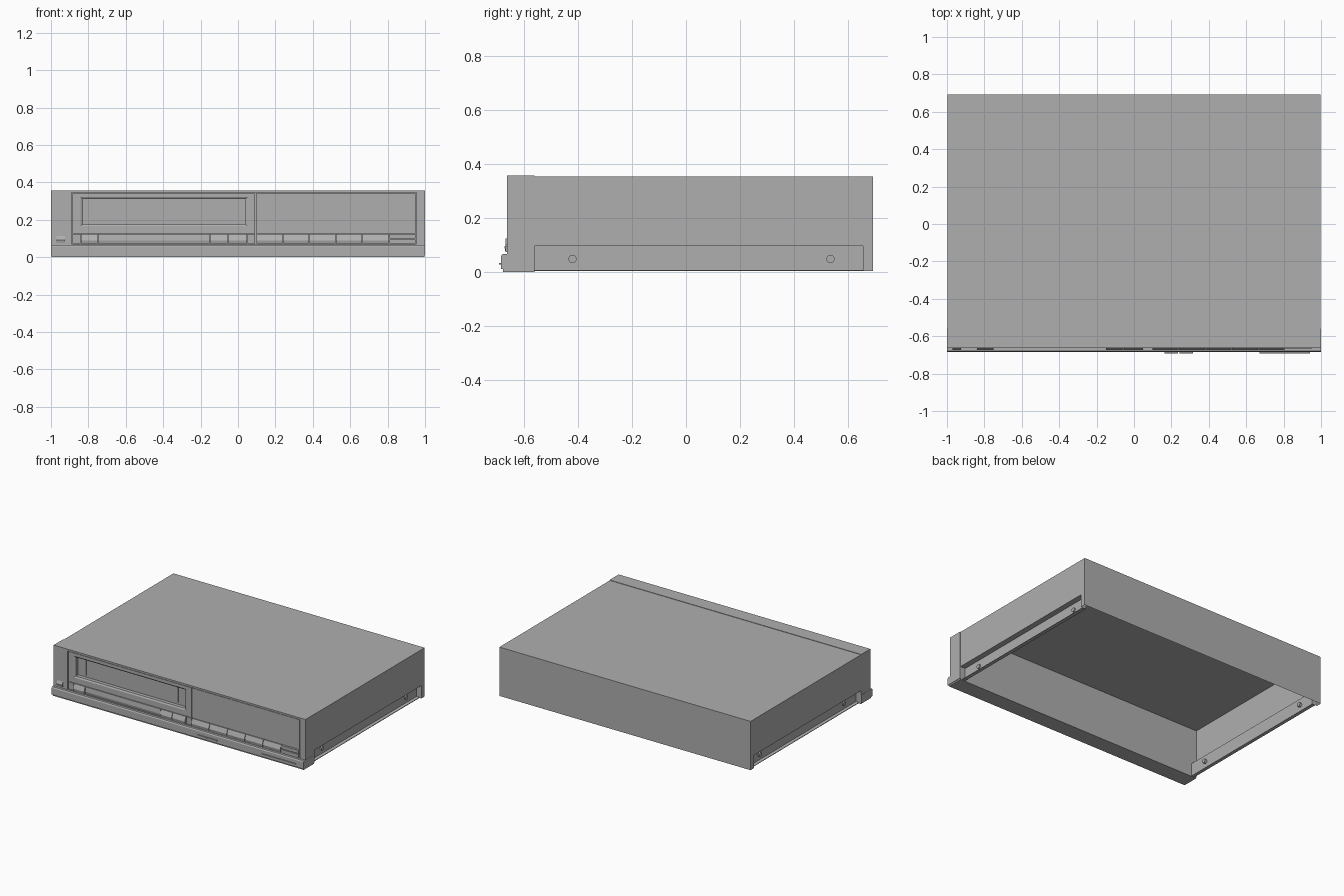
import bpy, bmesh, math

if "Cube" in bpy.data.objects:
    bpy.data.objects.remove(bpy.data.objects["Cube"])

# Dark grey finish shared by all parts
grey = bpy.data.materials.new("dark_grey")
grey.diffuse_color = (0.43, 0.43, 0.43, 1)
grey.use_nodes = True
grey.node_tree.nodes["Principled BSDF"].inputs["Base Color"].default_value = grey.diffuse_color


def make(name, verts, faces):
    bm = bmesh.new()
    vs = [bm.verts.new(v) for v in verts]
    for f in faces:
        bm.faces.new([vs[i] for i in f])
    bmesh.ops.remove_doubles(bm, verts=bm.verts, dist=1e-5)
    bmesh.ops.recalc_face_normals(bm, faces=bm.faces)
    me = bpy.data.meshes.new(name)
    bm.to_mesh(me)
    bm.free()
    me.materials.append(grey)
    ob = bpy.data.objects.new(name, me)
    bpy.context.collection.objects.link(ob)
    return ob


def rings(name, levels):
    """Nested rectangles (x0, x1, z0, z1, y) bridged together and capped."""
    verts, faces = [], []
    for x0, x1, z0, z1, y in levels:
        verts += [(x0, y, z0), (x1, y, z0), (x1, y, z1), (x0, y, z1)]
    for k in range(len(levels) - 1):
        for i in range(4):
            a, b = 4 * k + i, 4 * k + (i + 1) % 4
            faces.append((a, b, b + 4, a + 4))
    n = len(verts)
    faces += [(0, 1, 2, 3), (n - 4, n - 3, n - 2, n - 1)]
    return make(name, verts, faces)


def box(name, x0, x1, y0, y1, z0, z1):
    return rings(name, [(x0, x1, z0, z1, y1), (x0, x1, z0, z1, y0)])


def extrude_x(name, profile, x0, x1):
    """Closed (y, z) profile extruded along x."""
    n = len(profile)
    verts = [(x, y, z) for x in (x0, x1) for y, z in profile]
    faces = [(i, (i + 1) % n, (i + 1) % n + n, i + n) for i in range(n)]
    faces += [tuple(range(n)), tuple(range(n, 2 * n))]
    return make(name, verts, faces)


# Cabinet: thin shell open underneath, with a recessed channel low on each side
F, E, B = -0.56, 0.655, 0.692
W, TOP, CH, LOW, IN = 0.997, 0.354, 0.096, 0.004, 0.957
quads = [
    [(-W, F, TOP), (W, F, TOP), (W, B, TOP), (-W, B, TOP)],
    [(-W, B, LOW), (W, B, LOW), (W, B, TOP), (-W, B, TOP)],
]
for s in (-1, 1):
    i, o = s * IN, s * W
    quads += [
        [(o, F, CH), (o, E, CH), (o, E, TOP), (o, F, TOP)],
        [(o, E, LOW), (o, B, LOW), (o, B, TOP), (o, E, TOP)],
        [(o, F, CH), (o, E, CH), (i, E, CH), (i, F, CH)],
        [(i, F, LOW), (i, E, LOW), (i, E, CH), (i, F, CH)],
        [(i, E, LOW), (o, E, LOW), (o, E, CH), (i, E, CH)],
    ]
make("cabinet", [v for q in quads for v in q],
     [tuple(range(4 * k, 4 * k + 4)) for k in range(len(quads))])

# Bottom flanges and side screws
for s, side in ((-1, "left"), (1, "right")):
    xs = sorted((s * IN, s * 0.982))
    box(f"{side}_flange", *xs, F, E, LOW, LOW + 0.004)
    for k, y in enumerate((-0.42, 0.535)):
        bpy.ops.mesh.primitive_cylinder_add(
            vertices=20, radius=0.015, depth=0.026,
            location=(s * 0.953, y, 0.048), rotation=(0, math.pi / 2, 0))
        screw = bpy.context.object
        screw.name = f"{side}_screw_{k}"
        screw.data.materials.append(grey)
        bpy.ops.object.shade_smooth_by_angle()

# Fascia standing slightly proud of the cabinet, with a shallow opening
op = (-0.89, 0.955, 0.07, 0.345)
full = (-0.999, 0.999, 0.06, 0.357)
rings("fascia", [(*full, F), (*full, -0.663), (*op, -0.663), (*op, -0.625)])

# Cassette door with deep window and two vertical ribs
door = (-0.885, 0.091, 0.127, 0.341)
win = (-0.842, 0.052, 0.166, 0.322)
inner = (-0.83, 0.04, 0.176, 0.312)
rings("cassette_door", [(*door, -0.625), (*door, -0.66), (*win, -0.66),
                        (*inner, -0.654), (*inner, -0.628)])
for k, x in enumerate((-0.766, -0.034)):
    box(f"window_rib_{k}", x - 0.002, x + 0.002, -0.635, -0.627, 0.19, 0.298)

# Display panel
box("display_panel", 0.097, 0.95, -0.66, -0.625, 0.127, 0.341)


# Button row: keys with a sloping face
def key(name, x0, x1, z0=0.073, z1=0.123, out=-0.672):
    g = 0.0015
    m = z0 + (z1 - z0) * 0.35
    extrude_x(name, [(-0.625, z0), (out + 0.004, z0), (out, m),
                     (-0.66, z1), (-0.625, z1)], x0 + g, x1 - g)


box("left_key_filler", -0.885, -0.842, -0.66, -0.625, 0.073, 0.123)
for k, (a, b) in enumerate([(-0.84, -0.75), (-0.75, -0.15),
                            (-0.15, -0.055), (-0.055, 0.05)]):
    key(f"tape_key_{k}", a, b, out=-0.664 if k == 1 else -0.672)
box("centre_key_filler", 0.052, 0.092, -0.66, -0.625, 0.073, 0.123)
for k in range(5):
    key(f"control_key_{k}", 0.097 + 0.142 * k, 0.097 + 0.142 * (k + 1))
box("channel_key_lower", 0.809, 0.95, -0.668, -0.625, 0.073, 0.094)
box("channel_key_upper", 0.809, 0.95, -0.668, -0.625, 0.1, 0.123)

# Power button
key("power_button", -0.972, -0.924, 0.076, 0.12)

# Base moulding with recessed lower lip
extrude_x("base_moulding", [(F, 0.01), (-0.685, 0.01), (-0.685, 0.058),
                            (-0.68, 0.066), (F, 0.066)], -1, 1)
box("base_lip", -0.996, 0.996, -0.677, F, 0, 0.01)

# Slider tabs on the base
for k, (a, b) in enumerate([(0.162, 0.235), (0.242, 0.315), (0.67, 0.94)]):
    box(f"slider_tab_{k}", a, b, -0.692, -0.684, 0.027, 0.034)
